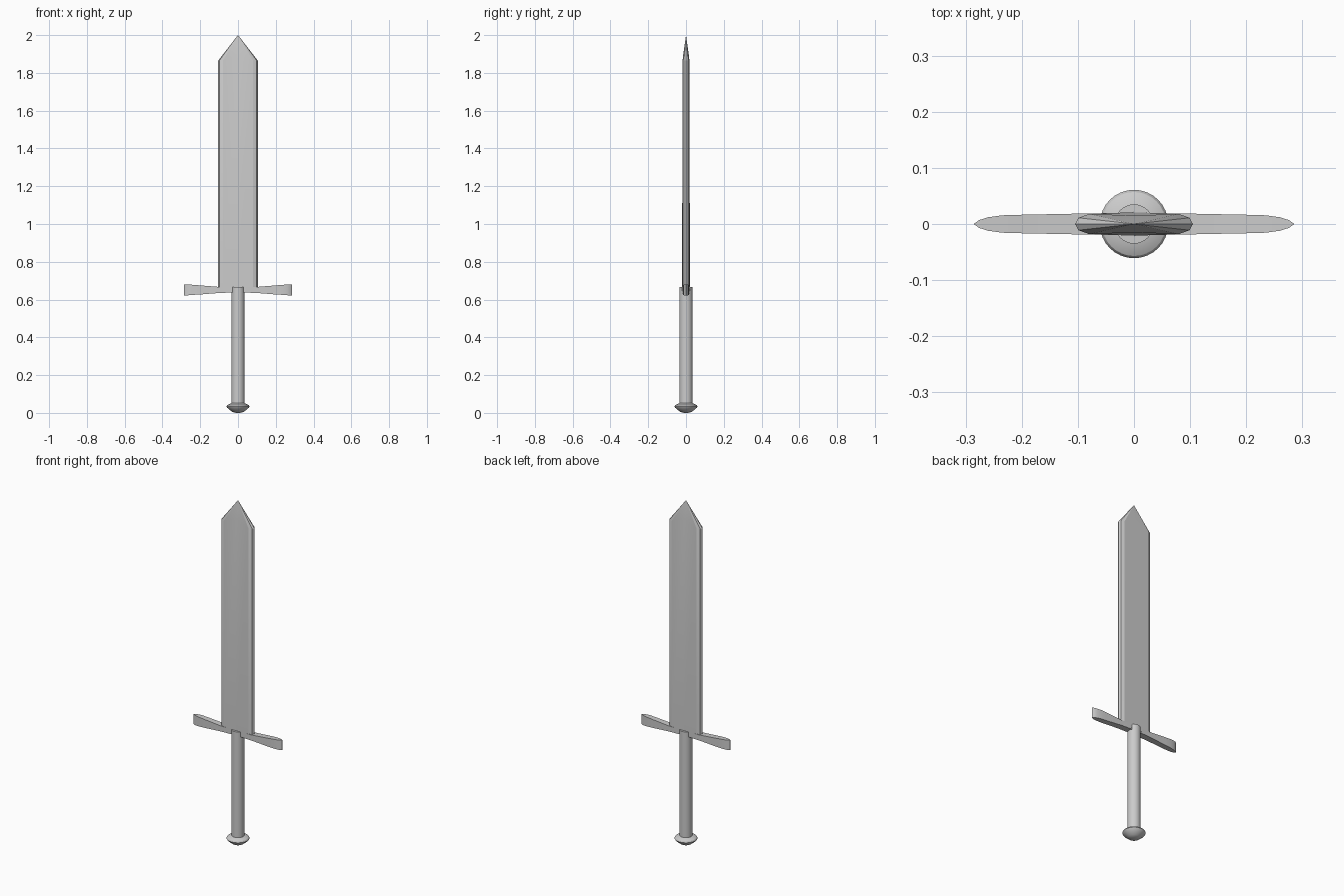
import bpy, bmesh
from math import sin, cos, pi, radians

if "Cube" in bpy.data.objects:
    bpy.data.objects.remove(bpy.data.objects["Cube"])


def finish(name, bm, angle=30):
    bmesh.ops.remove_doubles(bm, verts=bm.verts, dist=1e-5)
    bmesh.ops.recalc_face_normals(bm, faces=bm.faces)
    me = bpy.data.meshes.new(name)
    bm.to_mesh(me)
    bm.free()
    ob = bpy.data.objects.new(name, me)
    bpy.context.collection.objects.link(ob)
    bpy.ops.object.select_all(action='DESELECT')
    ob.select_set(True)
    bpy.context.view_layer.objects.active = ob
    bpy.ops.object.shade_smooth_by_angle(angle=radians(angle))
    return ob


def loft(name, rings, angle=30):
    """Skin a list of equal-length rings and cap both ends."""
    bm = bmesh.new()
    vs = [[bm.verts.new(p) for p in r] for r in rings]
    n = len(rings[0])
    for a, b in zip(vs, vs[1:]):
        for i in range(n):
            j = (i + 1) % n
            bm.faces.new((a[i], a[j], b[j], b[i]))
    bm.faces.new(vs[0])
    bm.faces.new(vs[-1])
    return finish(name, bm, angle)


def lathe(name, profile, sides=32, angle=30):
    return loft(name, [[(r * cos(2 * pi * i / sides), r * sin(2 * pi * i / sides), z)
                        for i in range(sides)] for r, z in profile], angle)


# blade: flat faces with a slight centre crease and rounded edges
def blade_ring(z, mid, mid_z, s=1.0):
    quarter = [(0.105, 0, 0), (0.099, 0.011, 0), (0.08, 0.018, 0)]
    front = quarter + [(0, mid, mid_z)] + [(-x, y, h) for x, y, h in reversed(quarter)]
    ring = front + [(x, -y, h) for x, y, h in reversed(front[1:-1])]
    return [(x * s, y * s, z + h) for x, y, h in ring]


loft("blade", [blade_ring(0.645, 0.021, 0),
               blade_ring(1.865, 0.015, 0.03),
               blade_ring(2.0, 0.015, 0, 0.002)], 20)

# crossguard: flares in height and rounds off in plan toward each end
half = [(0.0, 0.020, 0.638, 0.667), (0.10, 0.0185, 0.635, 0.667),
        (0.20, 0.0165, 0.627, 0.675), (0.235, 0.0155, 0.625, 0.678),
        (0.26, 0.012, 0.623, 0.679), (0.276, 0.007, 0.622, 0.68),
        (0.285, 0.0005, 0.622, 0.68)]
stations = [(-x, y, a, b) for x, y, a, b in reversed(half[1:])] + half
loft("crossguard", [[(x, -y, a), (x, y, a), (x, y, b), (x, -y, b)]
                    for x, y, a, b in stations])

# round grip, its top poking out of the blade faces
lathe("grip", [(0.035, 0.04), (0.035, 0.667)])

# pommel
lathe("pommel", [(0.012, 0.0), (0.032, 0.006), (0.057, 0.027), (0.061, 0.034),
                 (0.057, 0.041), (0.036, 0.052)])
